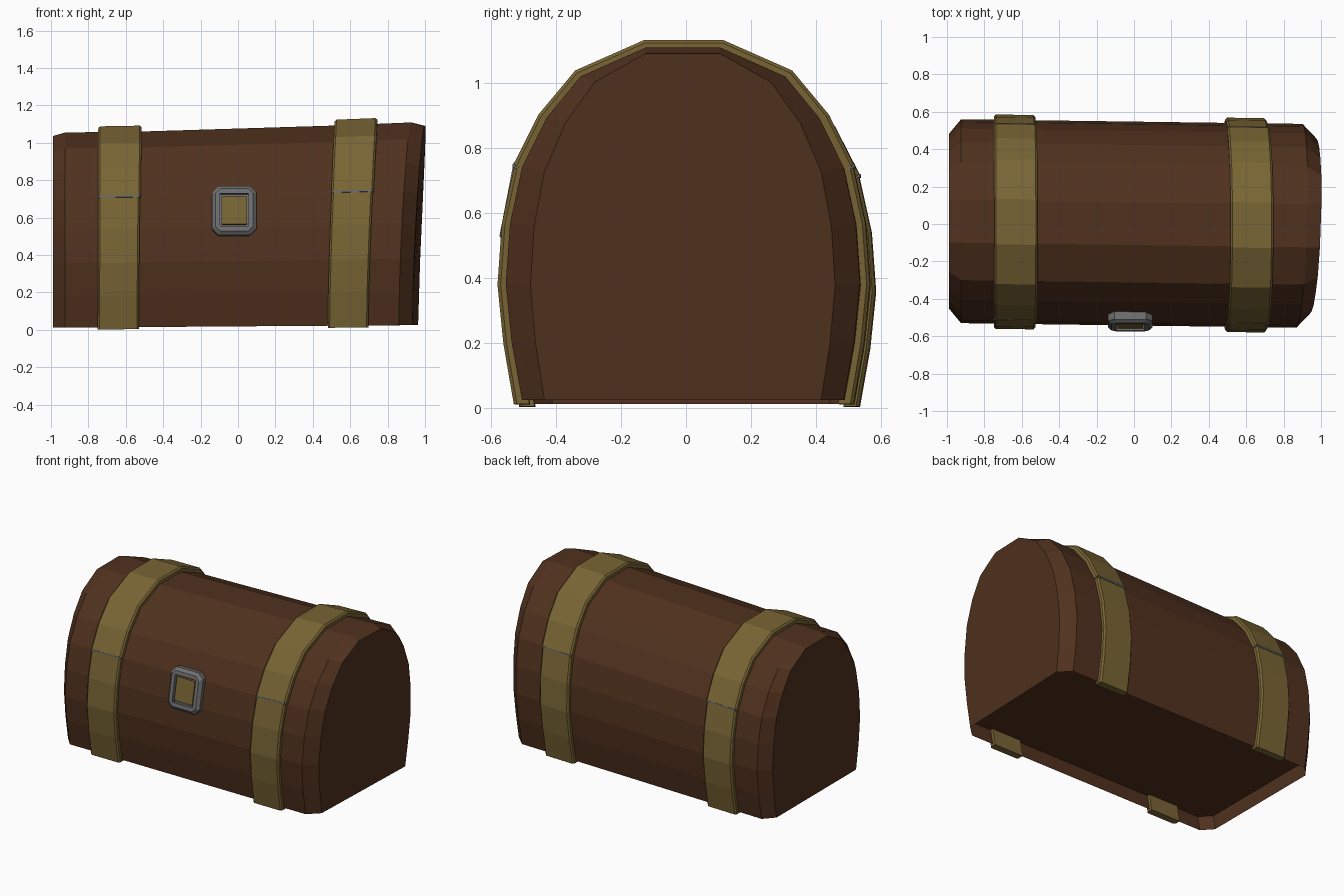
import bpy, bmesh, math
from mathutils import Vector, Matrix

if "Cube" in bpy.data.objects:
    bpy.data.objects.remove(bpy.data.objects["Cube"])


def material(name, rgb):
    m = bpy.data.materials.new(name)
    m.diffuse_color = (*rgb, 1)
    m.use_nodes = True
    m.node_tree.nodes["Principled BSDF"].inputs["Base Color"].default_value = m.diffuse_color
    return m


WOOD = material("wood", (0.08, 0.031, 0.013))
BRASS = material("brass", (0.19, 0.13, 0.035))
IRON = material("iron", (0.16, 0.16, 0.165))


def make(name, verts, faces, mat):
    bm = bmesh.new()
    vs = [bm.verts.new(v) for v in verts]
    for f in faces:
        bm.faces.new([vs[i] for i in f])
    bmesh.ops.recalc_face_normals(bm, faces=bm.faces)
    me = bpy.data.meshes.new(name)
    bm.to_mesh(me)
    bm.free()
    me.materials.append(mat)
    ob = bpy.data.objects.new(name, me)
    bpy.context.collection.objects.link(ob)
    return ob


def loft(rings, closed, cap):
    n = len(rings[0])
    verts = [v for r in rings for v in r]
    faces = []
    for k in range(len(rings) - 1):
        for i in range(n if closed else n - 1):
            j = (i + 1) % n
            faces.append((k * n + i, k * n + j, (k + 1) * n + j, (k + 1) * n + i))
    if cap:
        faces += [tuple(range(n)), tuple((len(rings) - 1) * n + i for i in range(n))]
    return verts, faces


# Barrel cross-section: half width and relative height, front to back
HALF = [(.495, 0), (.527, .165), (.545, .33), (.532, .5), (.495, .66),
        (.42, .80), (.315, .918), (.115, 1)]
PROFILE = [(-y, t) for y, t in HALF] + [(y, t) for y, t in reversed(HALF)]
LAST = len(PROFILE) - 1


def normal(i):
    if i in (0, LAST):
        return Vector((-1 if i == 0 else 1, 0))
    a, b = PROFILE[i - 1], PROFILE[i + 1]
    return Vector((-(b[1] - a[1]) * 1.08, b[0] - a[0])).normalized()


# Point on the slightly crooked chest surface
def surf(x, i, off=0.0, squeeze=1.0, yaw=0.0, drop=0.0):
    y, t = PROFILE[i]
    s = max(0, min(1, (x + .93) / 1.83))
    zb, zt = .012 + .013 * s, 1.055 + .055 * s ** 1.5 - drop
    n = normal(i) * off
    if abs(y) > .2:
        y *= squeeze
    z = zb + t * (zt - zb) + n.y
    if off and i in (0, LAST):
        z -= .011
    return Vector((x + .05 * s * t ** 1.5 + yaw * y, y + .015 - .025 * s + n.x, z))


def ring(x, **kw):
    return [surf(x, i, **kw) for i in range(LAST + 1)]


# Chest body, open underneath with a recessed floor
rings = [ring(-.988, squeeze=.86, drop=.018), ring(-.925), ring(-.5), ring(.5),
         ring(.875, yaw=.03), ring(.948, squeeze=.86, yaw=.035, drop=.02)]
make("chest_body", *loft(rings, False, True), WOOD)
floor = []
for r in rings:
    floor.append([r[0].lerp(r[1], .6), r[LAST].lerp(r[LAST - 1], .6)])
make("chest_floor", *loft(floor, False, False), WOOD)


# Metal straps in three pieces each, with bevelled outer edges
def strap(name, x0, x1, ids, top):
    sec = [(x0, -.02), (x0, top - .01), (x0 + .01, top), (x1 - .01, top),
           (x1, top - .01), (x1, -.02)]
    make(name, *loft([[surf(x, i, off=o) for x, o in sec] for i in ids], True, True), BRASS)


for side, x0, x1 in (("left", -.75, -.53), ("right", .48, .697)):
    strap(side + "_strap_front", x0, x1, range(0, 5), .028)
    strap(side + "_strap_back", x0, x1, range(LAST - 4, LAST + 1), .028)
    strap(side + "_strap_top", x0 - .002, x1 + .004, range(4, LAST - 3), .032)
    # Thin iron strips at the lid joint
    for face, i in (("front", 4), ("back", LAST - 4)):
        pts = []
        for x in (x0, x1):
            a, b = surf(x, i, off=.01), surf(x, i, off=.033)
            h = Vector((0, 0, .005))
            pts.append([a - h, a + h, b + h, b - h])
        make(f"{side}_joint_{face}", *loft(pts, True, True), IRON)


# Lock plate frame on the front
def octagon(w, h, c, d):
    return [Vector((x, -d, z)) for x, z in
            ((w - c, -h), (w, -h + c), (w, h - c), (w - c, h),
             (-w + c, h), (-w, h - c), (-w, -h + c), (-w + c, -h))]


TILT = Matrix.Translation((-.02, -.517, .635)) @ Matrix.Rotation(-.19, 4, 'X')
frame = [octagon(.119, .134, .035, -.035), octagon(.119, .134, .035, .018),
         octagon(.1, .115, .025, .036), octagon(.077, .09, .004, .036),
         octagon(.077, .09, .004, .005)]
make("lock_frame", *loft(frame, True, True), IRON).matrix_world = TILT
plate = [octagon(.067, .077, .004, 0), octagon(.067, .077, .004, .028)]
make("lock_plate", *loft(plate, True, True), BRASS).matrix_world = TILT
